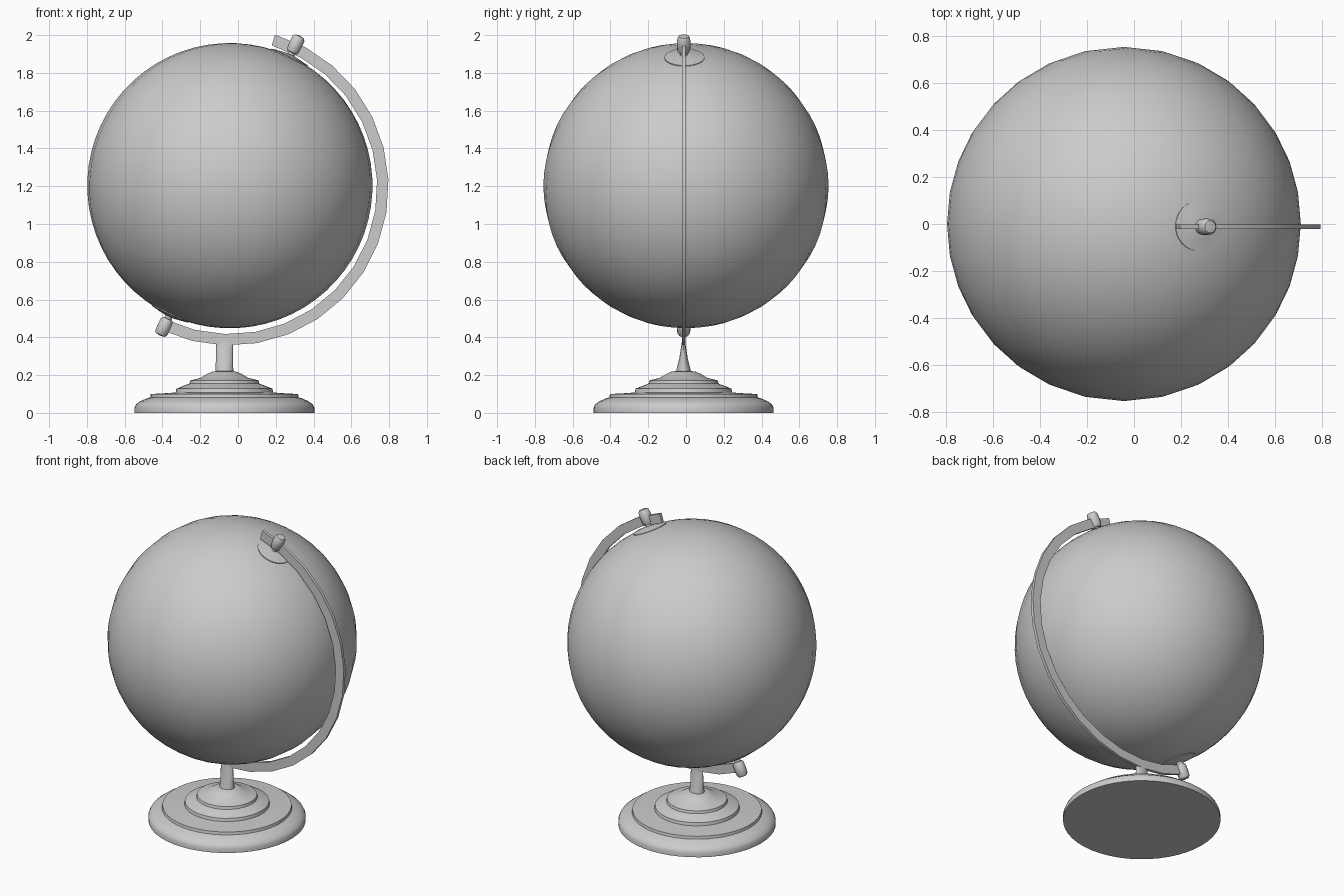
import bpy, bmesh
from math import sin, cos, radians, pi
from mathutils import Matrix

if "Cube" in bpy.data.objects:
    bpy.data.objects.remove(bpy.data.objects["Cube"])

TILT = 25
CENTER = (-0.043, 0, 1.203)
PIVOT = (-0.043, -0.008, 1.203)


def finish(name, bm, angle=35):
    bmesh.ops.remove_doubles(bm, verts=bm.verts, dist=1e-5)
    bmesh.ops.recalc_face_normals(bm, faces=bm.faces)
    me = bpy.data.meshes.new(name)
    bm.to_mesh(me)
    bm.free()
    ob = bpy.data.objects.new(name, me)
    bpy.context.collection.objects.link(ob)
    bpy.ops.object.select_all(action='DESELECT')
    ob.select_set(True)
    bpy.context.view_layer.objects.active = ob
    bpy.ops.object.shade_smooth_by_angle(angle=radians(angle))
    return ob


def lathe(name, profile, loc, tilt=0, seg=32):
    """Revolve (radius, height) points around z, then tilt about y."""
    bm = bmesh.new()
    verts = [bm.verts.new((r, 0, z)) for r, z in profile]
    edges = [bm.edges.new(p) for p in zip(verts, verts[1:])]
    bmesh.ops.spin(bm, geom=verts + edges, axis=(0, 0, 1), cent=(0, 0, 0),
                   angle=2 * pi, steps=seg, use_duplicate=False)
    bmesh.ops.transform(bm, verts=bm.verts, matrix=Matrix.Translation(loc)
                        @ Matrix.Rotation(radians(tilt), 4, 'Y'))
    return finish(name, bm)


# Tilted globe ball
bm = bmesh.new()
bmesh.ops.create_uvsphere(bm, u_segments=32, v_segments=32, radius=0.755,
                          matrix=Matrix.Translation(CENTER)
                          @ Matrix.Rotation(radians(TILT), 4, 'Y'))
finish("globe_ball", bm)

# Pole caps and pivot knobs at both ends of the axis
cap = [(0, 0.742), (0.106, 0.742), (0.106, 0.751), (0.06, 0.759), (0.02, 0.765), (0, 0.765)]
knob = [(0, 0.745), (0.02, 0.745), (0.02, 0.777), (0.028, 0.779), (0.034, 0.79),
        (0.036, 0.825), (0.034, 0.86), (0.026, 0.872), (0, 0.876)]
for end, tilt in (("top", TILT), ("bottom", TILT + 180)):
    lathe(end + "_pole_cap", cap, PIVOT, tilt)
    lathe(end + "_pivot_knob", knob, (-0.043, -0.012, 1.203), tilt, 16)

# Flat half-ring arm, rectangular in section
bm = bmesh.new()
STEPS, A0, A1 = 16, 16.5, 205.5
rings = []
for i in range(STEPS + 1):
    a = radians(A0 + (A1 - A0) * i / STEPS)
    rings.append([bm.verts.new((-0.043 + r * sin(a), y, 1.197 + r * cos(a)))
                  for r, y in ((0.78, -0.022), (0.84, -0.022), (0.84, -0.002), (0.78, -0.002))])
for p, q in zip(rings, rings[1:]):
    for k in range(4):
        bm.faces.new((p[k], p[(k + 1) % 4], q[(k + 1) % 4], q[k]))
bm.faces.new(rings[0])
bm.faces.new(rings[-1])
finish("meridian_arm", bm)

# Post: round at the foot, flattening in y toward the arm
bm = bmesh.new()
rings = []
for z, rx, ry in ((0.20, 0.049, 0.043), (0.23, 0.047, 0.037), (0.29, 0.045, 0.022), (0.375, 0.045, 0.009)):
    rings.append([bm.verts.new((-0.072 + rx * cos(t * pi / 12), -0.013 + ry * sin(t * pi / 12), z))
                  for t in range(24)])
for p, q in zip(rings, rings[1:]):
    for k in range(24):
        bm.faces.new((p[k], p[(k + 1) % 24], q[(k + 1) % 24], q[k]))
bm.faces.new(rings[0])
bm.faces.new(rings[-1])
finish("post", bm)

# Stepped round foot
foot = [(0, 0), (0.476, 0), (0.476, 0.028), (0.468, 0.045), (0.445, 0.062), (0.415, 0.075),
        (0.393, 0.082), (0.390, 0.100), (0.33, 0.103), (0.258, 0.108), (0.254, 0.128),
        (0.22, 0.142), (0.185, 0.155), (0.181, 0.172), (0.125, 0.186), (0.09, 0.207),
        (0.06, 0.220), (0, 0.222)]
lathe("base", foot, (-0.072, -0.013, 0), 0, 48)
